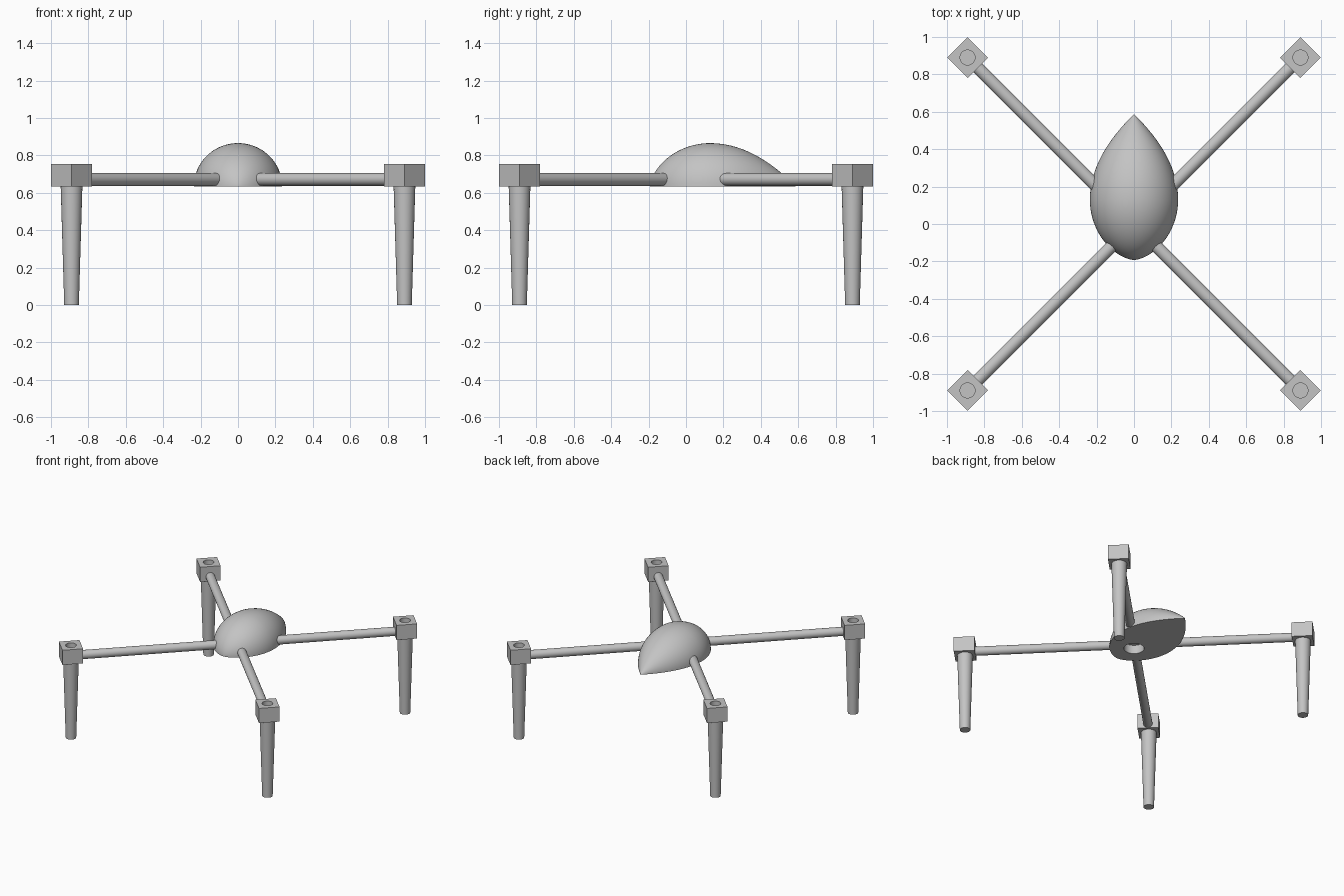
import bpy, bmesh, math
from mathutils import Matrix

if "Cube" in bpy.data.objects:
    bpy.data.objects.remove(bpy.data.objects["Cube"], do_unlink=True)

GREY = (0.55, 0.55, 0.55, 1)
grey = bpy.data.materials.new("plain_grey")
grey.use_nodes = True
grey.diffuse_color = GREY
grey.node_tree.nodes["Principled BSDF"].inputs["Base Color"].default_value = GREY

BASE = 0.635      # underside of body and motor mounts
CORNER = 0.89     # x and y of each motor mount


def make(name, bm):
    bmesh.ops.recalc_face_normals(bm, faces=bm.faces[:])
    mesh = bpy.data.meshes.new(name)
    bm.to_mesh(mesh)
    bm.free()
    obj = bpy.data.objects.new(name, mesh)
    bpy.context.collection.objects.link(obj)
    mesh.materials.append(grey)
    return obj


def select(obj):
    bpy.ops.object.select_all(action='DESELECT')
    obj.select_set(True)
    bpy.context.view_layer.objects.active = obj


def smooth(obj):
    select(obj)
    bpy.ops.object.shade_smooth_by_angle(angle=math.radians(35))


def cone(name, r_low, r_high, depth, matrix, sides=40):
    bm = bmesh.new()
    bmesh.ops.create_cone(bm, cap_ends=True, segments=sides, radius1=r_low,
                          radius2=r_high, depth=depth, matrix=matrix)
    return make(name, bm)


def drill(obj, x, y, z_low, z_high, radius):
    cutter = cone("hole_cutter", radius, radius, z_high - z_low,
                  Matrix.Translation((x, y, (z_low + z_high) / 2)))
    cutter.hide_render = True
    mod = obj.modifiers.new("hole", 'BOOLEAN')
    mod.operation = 'DIFFERENCE'
    mod.solver = 'EXACT'
    mod.object = cutter
    select(obj)
    bpy.ops.object.modifier_apply(modifier=mod.name)
    bpy.data.objects.remove(cutter, do_unlink=True)


# Body: half teardrop with blunt nose, pointed tail and flat underside
def body_profile(steps=20):
    points = []
    for i in range(1, 2 * steps):
        t = -math.cos(math.pi * i / (2 * steps))
        if t < 0:
            points.append((0.13 + 0.322 * t, (1 - t * t) ** 0.6))
        else:
            points.append((0.13 + 0.457 * t, 1 - t * t))
    return points


bm = bmesh.new()
ARC = 40
rings = []
for y, r in body_profile():
    angles = [math.pi * k / ARC for k in range(ARC + 1)]
    rings.append([bm.verts.new((0.236 * r * math.cos(a), y,
                                BASE + 0.231 * r * math.sin(a))) for a in angles])
nose = bm.verts.new((0, -0.192, BASE))
tail = bm.verts.new((0, 0.587, BASE))
for a, b in zip(rings, rings[1:]):
    for k in range(ARC):
        bm.faces.new((a[k], a[k + 1], b[k + 1], b[k]))
for tip, ring in ((nose, rings[0]), (tail, rings[-1])):
    for k in range(ARC):
        bm.faces.new((tip, ring[k], ring[k + 1]))
bm.faces.new([nose] + [r[0] for r in rings] + [tail] + [r[-1] for r in reversed(rings)])
body = make("body", bm)
drill(body, 0, 0, BASE - 0.1, BASE + 0.07, 0.075)
smooth(body)

# Four arms, each with a motor mount and a tapered leg
for side, sx in (("left", 1), ("right", -1)):
    for end, sy in (("front", -1), ("back", 1)):
        tag = f"{end}_{side}"
        x, y = sx * CORNER, sy * CORNER
        turn = math.atan2(sy, sx)

        # Arm running from inside the body to the mount
        inner, outer = 0.11, CORNER * math.sqrt(2) - 0.06
        place = (Matrix.Translation((0, 0, 0.671)) @ Matrix.Rotation(turn, 4, 'Z')
                 @ Matrix.Translation(((inner + outer) / 2, 0, 0))
                 @ Matrix.Rotation(math.pi / 2, 4, 'Y'))
        smooth(cone("arm_" + tag, 0.034, 0.034, outer - inner, place))

        # Square mount with a round socket in its top
        bm = bmesh.new()
        bmesh.ops.create_cube(bm, size=1, matrix=Matrix.Translation((x, y, BASE + 0.06))
                              @ Matrix.Rotation(turn, 4, 'Z')
                              @ Matrix.Diagonal((0.155, 0.155, 0.12, 1)))
        mount = make("motor_mount_" + tag, bm)
        drill(mount, x, y, BASE + 0.06, BASE + 0.2, 0.04)
        smooth(mount)

        # Leg tapering to the ground
        smooth(cone("leg_" + tag, 0.039, 0.058, BASE,
                    Matrix.Translation((x, y, BASE / 2))))
